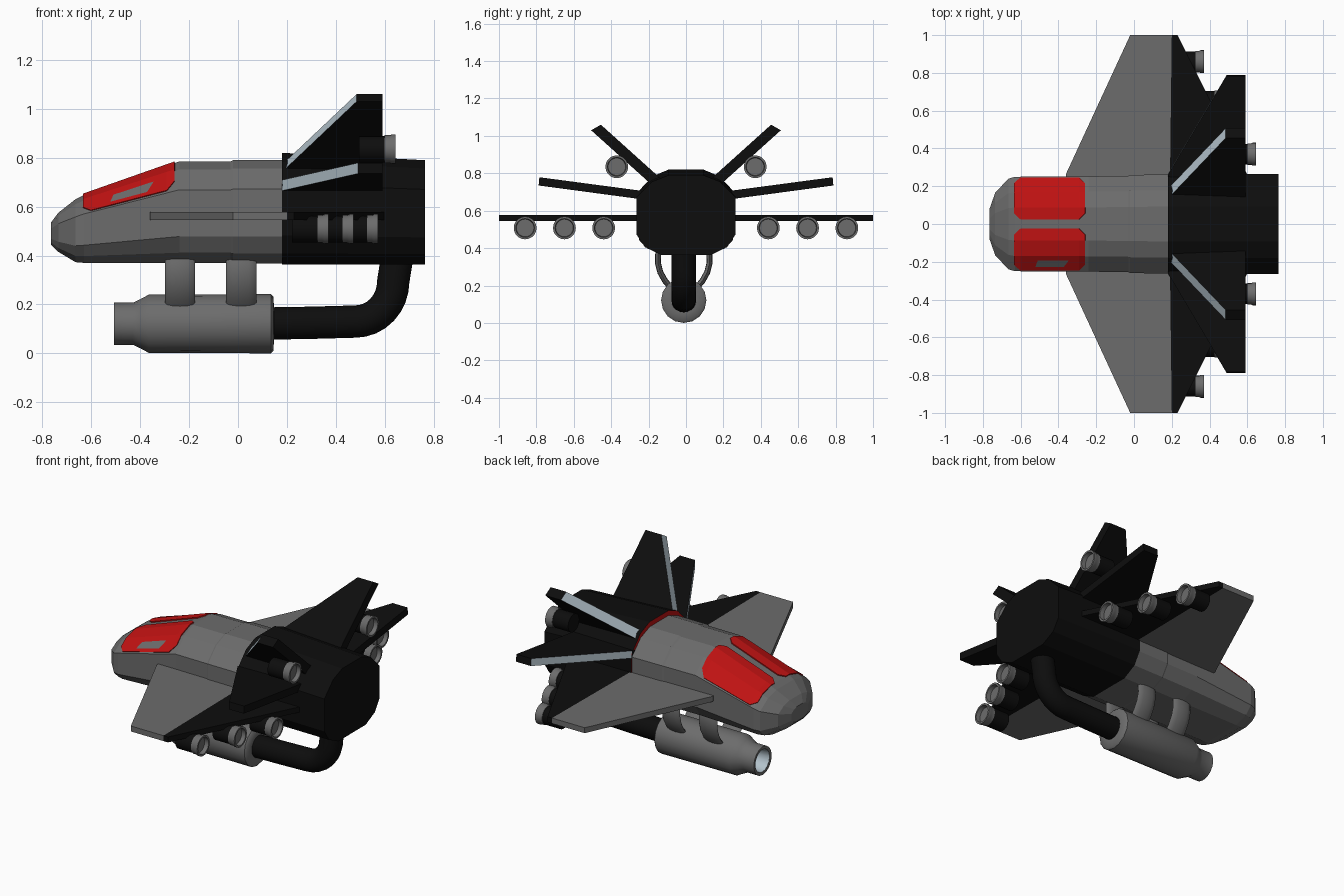
import bpy, bmesh, math
from mathutils import Vector

cube = bpy.data.objects.get("Cube")
if cube:
    bpy.data.objects.remove(cube, do_unlink=True)


def material(name, rgb):
    m = bpy.data.materials.new(name)
    m.use_nodes = True
    m.diffuse_color = (*rgb, 1)
    bsdf = next(n for n in m.node_tree.nodes if n.type == 'BSDF_PRINCIPLED')
    bsdf.inputs["Base Color"].default_value = (*rgb, 1)
    return m


GREY = material("hull grey", (0.15, 0.15, 0.15))
BLACK = material("matte black", (0.004, 0.004, 0.004))
RED = material("canopy red", (0.52, 0.006, 0.006))
PALE = material("pale blue", (0.45, 0.54, 0.6))


def finish(bm, name, mats, smooth=False):
    bmesh.ops.recalc_face_normals(bm, faces=bm.faces)
    mesh = bpy.data.meshes.new(name)
    bm.to_mesh(mesh)
    bm.free()
    for m in mats:
        mesh.materials.append(m)
    ob = bpy.data.objects.new(name, mesh)
    bpy.context.scene.collection.objects.link(ob)
    if smooth:
        bpy.ops.object.select_all(action='DESELECT')
        ob.select_set(True)
        bpy.context.view_layer.objects.active = ob
        bpy.ops.object.shade_smooth_by_angle(angle=math.radians(40))
    return ob


def loft(name, rings, mats, smooth=False, accent=(), cap_start=0, cap_end=0):
    """Skin closed rings; segments listed in accent use the second material."""
    bm = bmesh.new()
    vs = [[bm.verts.new(p) for p in r] for r in rings]
    for i, (a, b) in enumerate(zip(vs, vs[1:])):
        for j in range(len(a)):
            k = (j + 1) % len(a)
            f = bm.faces.new((a[j], a[k], b[k], b[j]))
            f.material_index = int(i in accent)
    bm.faces.new(vs[0]).material_index = cap_start
    bm.faces.new(vs[-1]).material_index = cap_end
    return finish(bm, name, mats, smooth)


def ring(c, a, b, n=20):
    c, a, b = Vector(c), Vector(a), Vector(b)
    turns = [2 * math.pi * i / n for i in range(n)]
    return [c + a * math.cos(t) + b * math.sin(t) for t in turns]


def lathe(name, profile, y, z, mats, n=20, **kw):
    rings = [ring((x, y, z), (0, r, 0), (0, 0, r), n) for x, r in profile]
    return loft(name, rings, mats, True, **kw)


def slab(name, outline, offset, mats, side, accent_edge=None):
    """Extrude a flat outline; side mirrors it across y."""
    bm = bmesh.new()
    flip = Vector((1, side, 1))
    lo = [bm.verts.new(Vector(p) * flip) for p in outline]
    hi = [bm.verts.new((Vector(p) + Vector(offset)) * flip) for p in outline]
    bm.faces.new(lo)
    bm.faces.new(hi)
    for i in range(len(lo)):
        k = (i + 1) % len(lo)
        f = bm.faces.new((lo[i], lo[k], hi[k], hi[i]))
        f.material_index = int(i == accent_edge)
    return finish(bm, name, mats)


# Fuselage: a bevelled section scaled along x
HALF = [(.35, 1), (.68, .92), (1, .72), (1, .26), (.83, .1), (.5, 0)]
SECTION = HALF + [(-u, v) for u, v in reversed(HALF)]


def hull_ring(x, w, bottom, top):
    return [(x, u * w, bottom + v * (top - bottom)) for u, v in SECTION]


loft("nose_and_cabin", [hull_ring(*s) for s in (
    (-.765, .08, .445, .535), (-.735, .165, .415, .575), (-.665, .24, .373, .63),
    (-.63, .25, .37, .648), (-.24, .252, .37, .785), (-.03, .255, .37, .785),
    (-.02, .26, .367, .79), (.18, .262, .367, .79))], [GREY])
loft("rear_hull", [hull_ring(.18, .265, .363, .82), hull_ring(.765, .265, .363, .79)],
     [BLACK, RED], cap_start=1)


# Canopy panes: thin plates wrapped over the sloping cabin roof
def roof_point(x, y):
    t = (x + .63) / .39
    top, width = .648 + .137 * t, .25 + .002 * t
    knots = [(0, 1)] + HALF[:3]
    u = y / width
    for (u0, v0), (u1, v1) in zip(knots, knots[1:]):
        if u <= u1:
            v = v0 + (v1 - v0) * (u - u0) / (u1 - u0)
            break
    return Vector((x - .002, y, .37 + v * (top - .37) + .006))


for side, label in ((1, "left"), (-1, "right")):
    bm = bmesh.new()
    rows = []
    for x, inset in ((-.632, .03), (-.6, 0), (-.29, 0), (-.258, .03)):
        ys = (.025 + inset, .0875, .17, .247 - inset)
        rows.append([bm.verts.new(roof_point(x, y) * Vector((1, side, 1))) for y in ys])
    for a, b in zip(rows, rows[1:]):
        for j in range(3):
            bm.faces.new((a[j], a[j + 1], b[j + 1], b[j]))
    skin = bm.faces[:]
    bmesh.ops.recalc_face_normals(bm, faces=skin)
    bmesh.ops.solidify(bm, geom=skin, thickness=.008)
    finish(bm, label + "_canopy_pane", [RED])

    # Main wing with a black rear flap
    z = .545
    slab(label + "_wing", [(-.36, .2, z), (-.36, .265, z), (-.02, 1, z),
                           (.2, 1, z), (.19, .2, z)], (0, 0, .033), [GREY], side)
    slab(label + "_wing_flap", [(.19, .2, z), (.2, 1, z), (.23, 1, z),
                                (.6, .26, z), (.6, .2, z)], (0, 0, .033), [BLACK], side)

    # Tail fins with pale leading edges
    slab(label + "_lower_fin", [(.18, .2, .657), (.18, .265, .665), (.49, .788, .735),
                                (.59, .788, .735), (.59, .2, .657)],
         (0, -.004, .044), [BLACK, PALE], side, 1)
    slab(label + "_upper_fin", [(.18, .135, .772), (.485, .455, 1.06),
                                (.59, .455, 1.06), (.59, .135, .772)],
         (0, .052, -.03), [BLACK, PALE], side, 0)

    # Thrusters: black barrel and recessed grey nozzle
    for i, (x, y, z) in enumerate(((.37, .86, .508), (.472, .65, .508),
                                   (.572, .44, .508), (.645, .37, .835))):
        tag = f"{label}_thruster_{i + 1}"
        lathe(tag + "_barrel", [(x - .15, .054), (x - .04, .054)], side * y, z, [BLACK])
        lathe(tag + "_nozzle", [(x - .045, .057), (x - .025, .057), (x - .015, .061),
                                (x, .061), (x, .05), (x - .025, .047)],
              side * y, z, [GREY])

# Underslung cannon with an open pale muzzle
POD_Y, POD_Z = -.012, .121
lathe("cannon", [(-.42, .06), (-.505, .068), (-.507, .086), (-.43, .086), (-.4, .1),
                 (-.365, .119), (.135, .121), (.145, .11), (.147, .07)],
      POD_Y, POD_Z, [GREY, PALE], n=16, accent=(0,), cap_start=1)

# Feed pipe bending up into the rear hull
path = [(.12, .122), (.3, .125), (.48, .13)]
for i in range(1, 9):
    t = i / 8 * math.pi / 2
    path.append((.48 + .155 * math.sin(t), .295 - .165 * math.cos(t)))
path.append((.652, .4))
rings = []
for i, (x, z) in enumerate(path):
    p, q = path[max(i - 1, 0)], path[min(i + 1, len(path) - 1)]
    d = Vector((q[0] - p[0], 0, q[1] - p[1])).normalized()
    rings.append(ring((x, POD_Y, z), (0, .066, 0), Vector((-d.z, 0, d.x)) * .066))
loft("feed_pipe", rings, [BLACK], True)

# Curved clamps holding the cannon
arc = [(.125, .41), (.137, .365), (.138, .32), (.125, .27), (.1, .225), (.07, .19)]
for x, place in ((-.237, "front"), (.013, "rear")):
    for side, label in ((1, "left"), (-1, "right")):
        rings = []
        for i, (y, z) in enumerate(arc):
            p, q = arc[max(i - 1, 0)], arc[min(i + 1, len(arc) - 1)]
            d = Vector((0, side * (q[0] - p[0]), q[1] - p[1])).normalized()
            rings.append(ring((x, POD_Y + side * y, z), (.062, 0, 0),
                              Vector((0, -d.z, d.y)) * .016, 12))
        loft(f"{place}_{label}_clamp", rings, [GREY], True)
